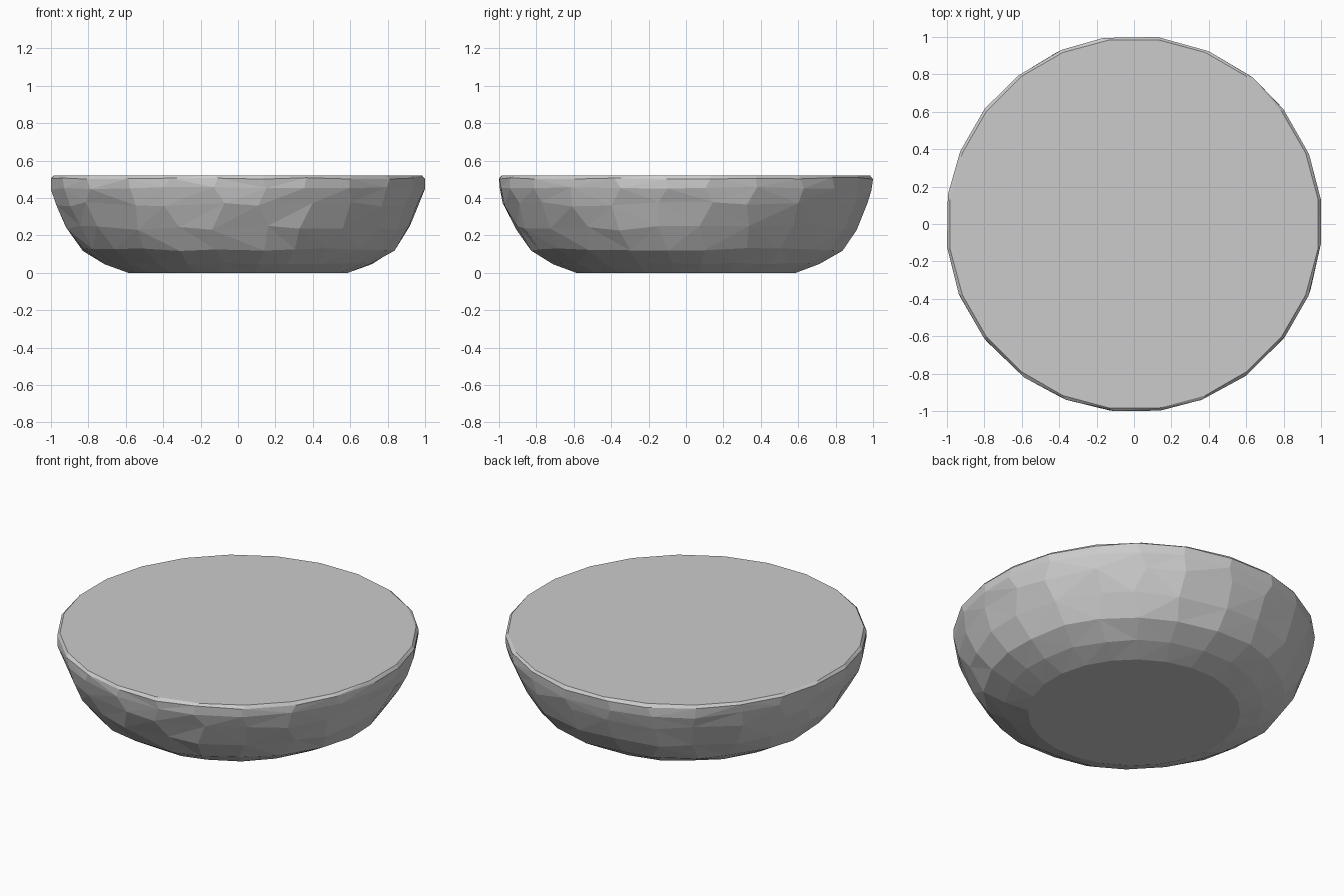
import bpy, bmesh, math, random

if "Cube" in bpy.data.objects:
    bpy.data.objects.remove(bpy.data.objects["Cube"])

random.seed(4)
SIDES = 24
# radius, height, jitter of each ring from base to top
RINGS = [(0.592, 0.0, 0.0), (0.72, 0.05, 0.3), (0.84, 0.125, 0.6), (0.922, 0.24, 1.0),
         (0.98, 0.365, 1.0), (1.005, 0.45, 0.7), (1.008, 0.505, 0.3), (0.993, 0.52, 0.0)]

bm = bmesh.new()
offsets = [random.uniform(-0.05, 0.05) for _ in range(SIDES)]
rows = []
for r, z, j in RINGS:
    row = []
    for i in range(SIDES):
        # irregular hammered look: shift points along the surface
        a = (i + 0.5) * math.tau / SIDES
        if j:
            a += offsets[i] * 0.5 + random.uniform(-0.05, 0.05) * j
        rr = r + random.uniform(-0.006, 0.004) * j
        zz = z + random.uniform(-0.014, 0.014) * j
        x = max(-1, min(1, rr * math.cos(a)))
        y = max(-1, min(1, rr * math.sin(a)))
        row.append(bm.verts.new((x, y, min(zz, 0.512) if j else z)))
    rows.append(row)

# faceted wall
walls = []
for lo, hi in zip(rows, rows[1:]):
    for i in range(SIDES):
        k = (i + 1) % SIDES
        walls.append(bm.faces.new((lo[i], lo[k], hi[k], hi[i])))
bmesh.ops.triangulate(bm, faces=walls)

# flat base and flat top
bm.faces.new(rows[0][::-1])
bm.faces.new(rows[-1])
bmesh.ops.recalc_face_normals(bm, faces=bm.faces)

mesh = bpy.data.meshes.new("faceted_bowl")
bm.to_mesh(mesh)
bm.free()
bowl = bpy.data.objects.new("faceted_bowl", mesh)
bpy.context.collection.objects.link(bowl)
